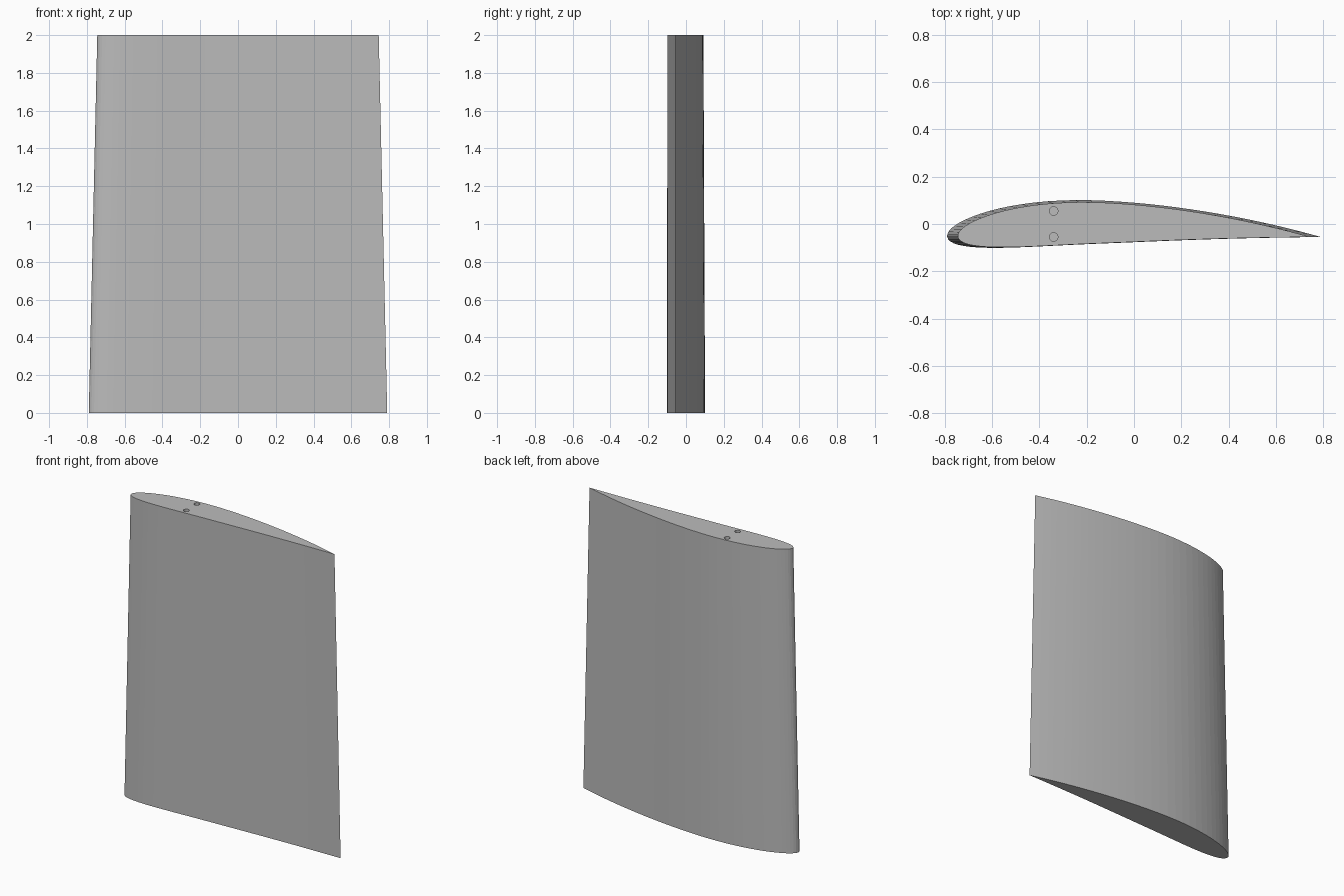
import bpy, bmesh, math

cube = bpy.data.objects.get("Cube")
if cube:
    bpy.data.objects.remove(cube, do_unlink=True)

HEIGHT = 2.0
ROOT_CHORD, TIP_CHORD = 1.58, 1.49
CHORD_LINE_Y = -0.055
STEPS = 40

# Single grey material
grey = bpy.data.materials.new("light grey")
grey.use_nodes = True
colour = (0.5, 0.5, 0.5, 1)
grey.diffuse_color = colour
grey.node_tree.nodes["Principled BSDF"].inputs["Base Color"].default_value = colour


def surface_point(t, side):
    """Cambered aerofoil with unit chord; side is +1 above, -1 below."""
    camber, peak, thick = 0.04, 0.4, 0.12
    half = 5 * thick * (0.2969 * math.sqrt(t) - 0.126 * t - 0.3516 * t**2
                        + 0.2843 * t**3 - 0.1036 * t**4)
    k = camber / (peak**2 if t < peak else (1 - peak)**2)
    base = 0 if t < peak else 1 - 2 * peak
    mid = k * (base + 2 * peak * t - t * t)
    angle = math.atan(2 * k * (peak - t))
    return (t - side * half * math.sin(angle) - 0.5,
            mid + side * half * math.cos(angle))


# Closed outline: lower side out to the trailing edge, upper side back
stations = [(1 - math.cos(math.pi * i / STEPS)) / 2 for i in range(STEPS + 1)]
outline = [surface_point(t, -1) for t in stations]
outline += [surface_point(t, 1) for t in reversed(stations[1:-1])]


def new_object(name, bm):
    bmesh.ops.recalc_face_normals(bm, faces=bm.faces)
    mesh = bpy.data.meshes.new(name)
    bm.to_mesh(mesh)
    bm.free()
    mesh.materials.append(grey)
    obj = bpy.data.objects.new(name, mesh)
    bpy.context.collection.objects.link(obj)
    return obj


# Tapered wing panel lofted between root and tip
bm = bmesh.new()
root, tip = [[bm.verts.new((x * c, y * c + CHORD_LINE_Y, z)) for x, y in outline]
             for c, z in ((ROOT_CHORD, 0), (TIP_CHORD, HEIGHT))]
for i in range(len(root)):
    j = (i + 1) % len(root)
    bm.faces.new((root[i], root[j], tip[j], tip[i]))
bm.faces.new(root)
bm.faces.new(tip)
wing = new_object("wing_panel", bm)

# Two blind dowel holes in the tip
HOLE_DEPTH = 0.2
bm = bmesh.new()
for y in (-0.055, 0.055):
    made = bmesh.ops.create_cone(bm, cap_ends=True, segments=32, radius1=0.018,
                                 radius2=0.018, depth=2 * HOLE_DEPTH)
    bmesh.ops.translate(bm, verts=made["verts"], vec=(-0.34, y, HEIGHT))
cutter = new_object("hole_cutter", bm)
cutter.hide_render = True

cut = wing.modifiers.new("dowel_holes", "BOOLEAN")
cut.operation = "DIFFERENCE"
cut.solver = "EXACT"
cut.object = cutter
bpy.context.view_layer.objects.active = wing
bpy.ops.object.modifier_apply(modifier=cut.name)
bpy.data.objects.remove(cutter, do_unlink=True)
